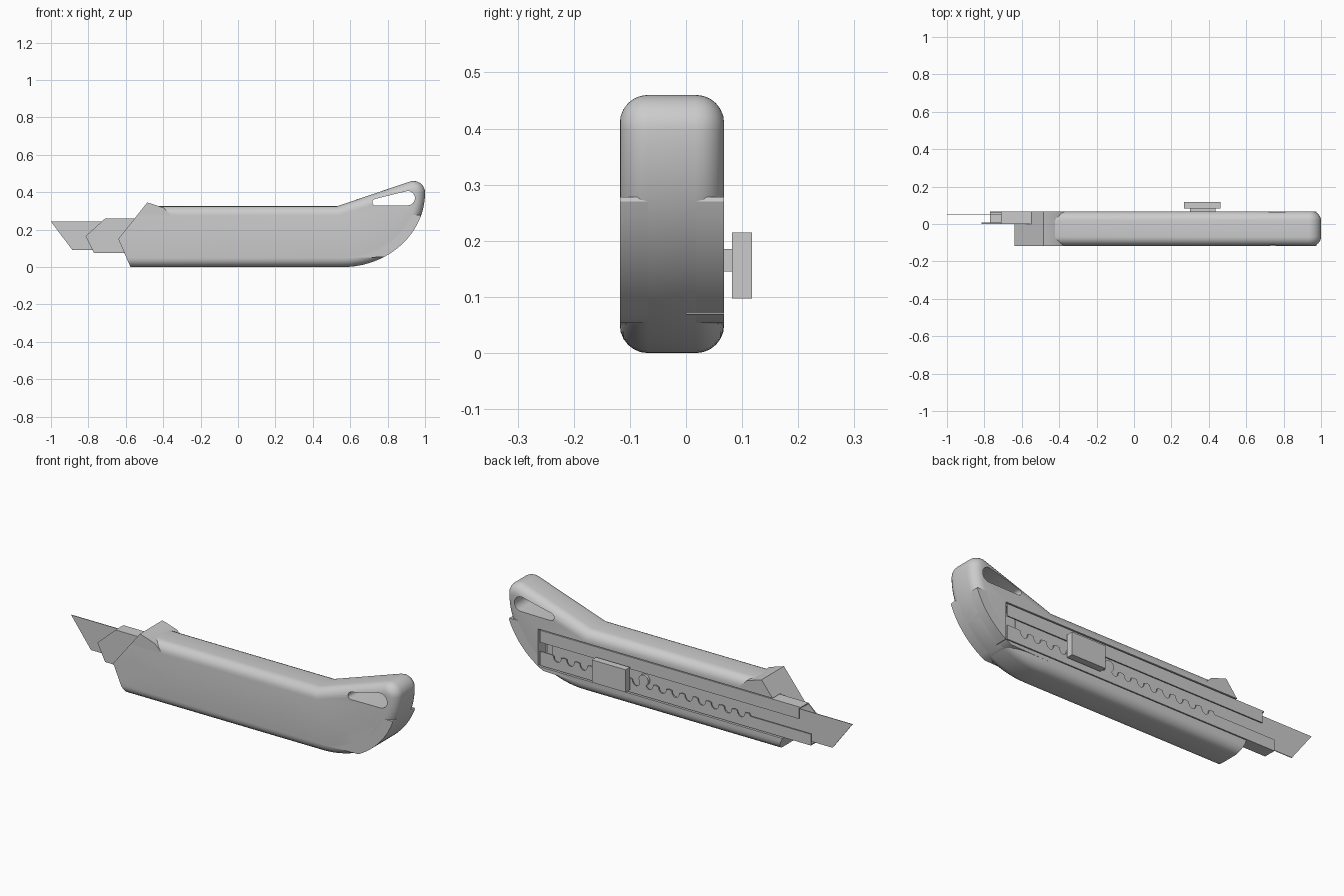
import bpy, bmesh
from math import sin, cos, pi, radians
from mathutils import Vector

cube = bpy.data.objects.get("Cube")
if cube:
    bpy.data.objects.remove(cube, do_unlink=True)

grey = bpy.data.materials.new("plain_grey")
grey.use_nodes = True
grey.diffuse_color = (0.6, 0.6, 0.6, 1)
grey.node_tree.nodes["Principled BSDF"].inputs["Base Color"].default_value = (0.6, 0.6, 0.6, 1)

FRONT, BACK = -0.118, 0.068


def arc(cx, cz, rx, rz, start, end, steps):
    """Points on an elliptical arc, angles in degrees."""
    angles = [radians(start + (end - start) * i / steps) for i in range(steps + 1)]
    return [(cx + rx * cos(a), cz + rz * sin(a)) for a in angles]


def prism(name, profile, y0, y1, bevel=0, cuts=()):
    """Extrude an (x, z) profile along y, round its rims and trim it by planes."""
    bm = bmesh.new()
    face = bm.faces.new([bm.verts.new((x, y0, z)) for x, z in profile])
    ext = bmesh.ops.extrude_face_region(bm, geom=[face])
    new = [v for v in ext["geom"] if isinstance(v, bmesh.types.BMVert)]
    bmesh.ops.translate(bm, verts=new, vec=(0, y1 - y0, 0))
    bmesh.ops.recalc_face_normals(bm, faces=bm.faces)
    if bevel:
        rims = [e for e in bm.edges if abs(e.verts[0].co.y - e.verts[1].co.y) < 1e-5]
        bmesh.ops.bevel(bm, geom=rims, offset=bevel, segments=6, profile=0.5,
                        affect='EDGES', clamp_overlap=False)
    for point, normal in cuts:
        bmesh.ops.bisect_plane(bm, geom=bm.verts[:] + bm.edges[:] + bm.faces[:],
                               plane_co=point, plane_no=Vector(normal).normalized(),
                               clear_outer=True)
        bmesh.ops.holes_fill(bm, edges=[e for e in bm.edges if e.is_boundary], sides=0)
    bmesh.ops.recalc_face_normals(bm, faces=bm.faces)
    mesh = bpy.data.meshes.new(name)
    bm.to_mesh(mesh)
    bm.free()
    mesh.materials.append(grey)
    obj = bpy.data.objects.new(name, mesh)
    bpy.context.collection.objects.link(obj)
    return obj


def box(name, x0, x1, y0, y1, z0, z1):
    return prism(name, [(x0, z0), (x1, z0), (x1, z1), (x0, z1)], y0, y1)


def activate(obj):
    bpy.ops.object.select_all(action='DESELECT')
    obj.select_set(True)
    bpy.context.view_layer.objects.active = obj


def carve(obj, *cutters):
    activate(obj)
    for cutter in cutters:
        mod = obj.modifiers.new("cut", 'BOOLEAN')
        mod.operation = 'DIFFERENCE'
        mod.solver = 'EXACT'
        mod.object = cutter
        bpy.ops.object.modifier_apply(modifier=mod.name)


# Handle: rounded grip with a raised tail, trimmed obliquely at the nose
belly = arc(0.56, 0.398, 0.44, 0.398, -90, 0, 24)
tail = arc(0.938, 0.398, 0.062, 0.062, 0, 109, 12)[1:]
handle = prism("handle", [(-0.8, 0)] + belly + tail + [(0.53, 0.325), (-0.8, 0.325)],
               FRONT, BACK, bevel=0.05,
               cuts=[((-0.575, 0, 0), (-0.15, 0, -0.065)),
                     ((-0.64, 0, 0.15), (-0.195, 0, 0.155))])

# Sharp-edged heel along the rear curve
heel_curve = [p for p in belly if 0.048 < p[1] < 0.275]
heel = prism("heel", [(0.56, 0.048)] + heel_curve + [(0.975, 0.278), (0.56, 0.278)],
             FRONT, BACK)

# Square-edged nose guard
nose = prism("nose_guard", [(-0.601, 0.06), (-0.64, 0.15), (-0.485, 0.345),
                            (-0.40, 0.318), (-0.36, 0.28), (-0.36, 0.06)], FRONT, BACK)

# Hanging hole and rail channel
hole = prism("hole_cutter", arc(0.736, 0.346, 0.018, 0.018, 105, 270, 8)
             + arc(0.908, 0.368, 0.038, 0.038, -88, 105, 14), -0.3, 0.3)
channel = box("channel_cutter", -1.2, 0.81, 0, 0.2, 0.07, 0.265)
carve(handle, channel, hole)
carve(heel, channel)
carve(nose, channel)
for helper in (hole, channel):
    bpy.data.objects.remove(helper, do_unlink=True)
for part in (handle, heel, nose):
    activate(part)
    bpy.ops.object.shade_smooth_by_angle(angle=radians(32))

# Metal rail: back plate, two walls and two lips
prism("rail_plate", [(-0.77, 0.076), (-0.815, 0.165), (-0.71, 0.26),
                     (0.8, 0.26), (0.8, 0.076)], 0.001, 0.007)
box("rail_top_wall", -0.71, 0.8, 0.001, 0.066, 0.254, 0.26)
box("rail_bottom_wall", -0.77, 0.8, 0.001, 0.066, 0.076, 0.082)
box("rail_top_lip", -0.70, 0.8, 0.060, 0.066, 0.197, 0.26)

# Lower lip with a row of round locking notches
lip = [(-0.77, 0.076), (-0.77, 0.135), (-0.42, 0.135), (-0.41, 0.15)]
for i in range(15):
    lip += arc(-0.365 + i * 0.076, 0.146, 0.022, 0.028, 180, 360, 8)
    lip.append((-0.327 + i * 0.076, 0.15))
prism("rail_notched_lip", lip + [(0.8, 0.15), (0.8, 0.076)], 0.060, 0.066)

# Blade and the carrier that holds it
prism("blade", [(-1, 0.243), (-0.885, 0.09), (-0.2, 0.09), (-0.2, 0.243)], 0.048, 0.052)
box("blade_carrier", -0.2, 0.74, 0.04, 0.052, 0.09, 0.243)

# Thumb slider
prism("lock_bump", arc(0.2, 0.158, 0.028, 0.028, 0, 360, 20)[:-1], 0.05, 0.066)
box("slider_stem", 0.30, 0.435, 0.05, 0.084, 0.145, 0.185)
box("slider_button", 0.267, 0.463, 0.082, 0.118, 0.097, 0.215)
